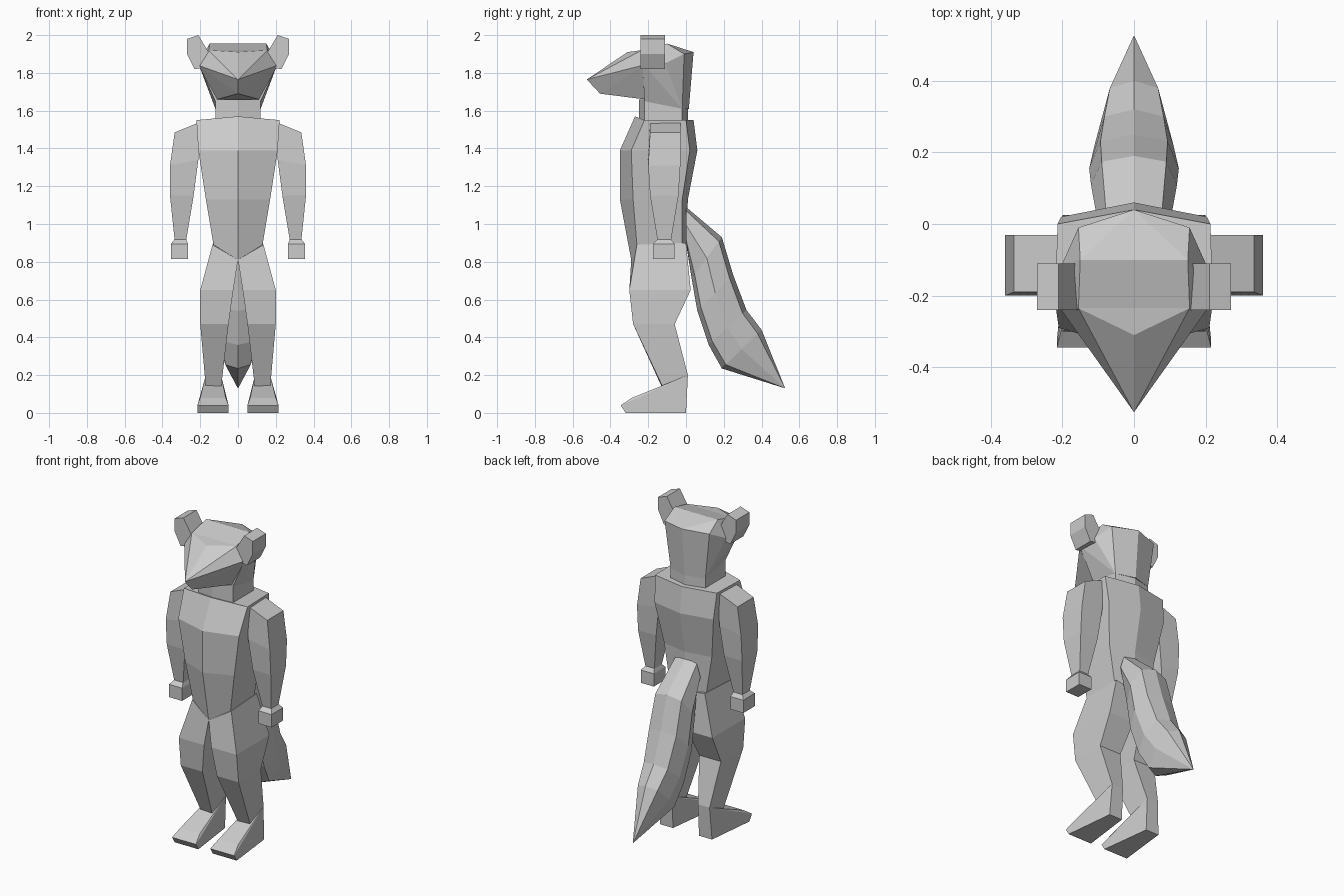
import bpy
import bmesh
from mathutils import Vector

default_cube = bpy.data.objects.get("Cube")
if default_cube:
    bpy.data.objects.remove(default_cube, do_unlink=True)

# One plain grey for the whole figure
grey = bpy.data.materials.new("plain_grey")
grey.use_nodes = True
grey_value = (0.6, 0.6, 0.6, 1.0)
grey.diffuse_color = grey_value
grey.node_tree.nodes["Principled BSDF"].inputs["Base Color"].default_value = grey_value


def finish(name, mesh_builder, mirrored):
    """Turn a bmesh into a flat-shaded object, mirrored across x if asked."""
    bmesh.ops.recalc_face_normals(mesh_builder, faces=mesh_builder.faces)
    mesh = bpy.data.meshes.new(name)
    mesh_builder.to_mesh(mesh)
    mesh_builder.free()
    mesh.materials.append(grey)
    part = bpy.data.objects.new(name, mesh)
    bpy.context.collection.objects.link(part)
    if mirrored:
        modifier = part.modifiers.new("mirror_left_right", "MIRROR")
        modifier.use_mirror_merge = False
    return part


def symmetric(half):
    """Close a half section running from the front centre to the back centre."""
    other_side = [(-x, y, z) for x, y, z in reversed(half) if x > 0]
    return list(half) + other_side


def loft(name, rings, mirrored=False):
    """Skin neighbouring sections and cap both ends."""
    builder = bmesh.new()
    loops = [[builder.verts.new(point) for point in ring] for ring in rings]
    for lower, upper in zip(loops, loops[1:]):
        count = len(lower)
        for i in range(count):
            j = (i + 1) % count
            builder.faces.new((lower[i], lower[j], upper[j], upper[i]))
    builder.faces.new(list(reversed(loops[0])))
    builder.faces.new(loops[-1])
    bmesh.ops.remove_doubles(builder, verts=builder.verts, dist=0.0005)
    return finish(name, builder, mirrored)


def hull(name, points, mirrored=False):
    """Wrap a faceted solid around a few corner points."""
    builder = bmesh.new()
    for point in points:
        builder.verts.new(point)
    result = bmesh.ops.convex_hull(builder, input=builder.verts)
    unused = [v for v in result["geom_interior"] if isinstance(v, bmesh.types.BMVert)]
    bmesh.ops.delete(builder, geom=unused, context="VERTS")
    bmesh.ops.dissolve_limit(builder, angle_limit=0.03, verts=builder.verts, edges=builder.edges)
    return finish(name, builder, mirrored)


def rectangle(inner, outer, front, back, z_inner, z_outer):
    """Four-cornered limb section whose height may differ from inside to outside."""
    return [(inner, front, z_inner), (outer, front, z_outer),
            (outer, back, z_outer), (inner, back, z_inner)]


# Torso: six-sided sections with a keel at the front and a ridge at the back
def torso_section(width, front, corner, back_corner, back, z_front, z_side):
    return symmetric([(0, front, z_front), (width, corner, z_side),
                      (width * 0.97, back_corner, z_side), (0, back, z_side)])


loft("torso", [
    torso_section(0.13, -0.29, -0.26, -0.02, 0.0, 0.81, 0.89),
    torso_section(0.17, -0.35, -0.28, -0.02, 0.01, 1.13, 1.13),
    torso_section(0.21, -0.35, -0.29, 0.02, 0.06, 1.39, 1.39),
    torso_section(0.22, -0.27, -0.22, 0.0, 0.04, 1.57, 1.55),
])

# Neck
loft("neck", [
    symmetric([(0, -0.25, z), (0.12, -0.22, z), (0.12, -0.02, z), (0, 0.01, z)])
    for z in (1.53, 1.66)
])

# Head: brain case widening towards the cheeks
hull("head", symmetric([
    (0.15, -0.1, 1.955), (0.155, -0.235, 1.92), (0.21, -0.23, 1.85),
    (0.2, -0.11, 1.85), (0.155, -0.01, 1.9), (0, 0.04, 1.91),
    (0.12, -0.22, 1.65), (0.12, -0.02, 1.61), (0, 0.015, 1.61),
]))

# Snout: long wedge with a ridge and a short upright tip
hull("snout", symmetric([
    (0, -0.31, 1.91), (0.155, -0.235, 1.92), (0.21, -0.23, 1.84),
    (0, -0.525, 1.765), (0, -0.455, 1.69), (0.11, -0.22, 1.66),
]))

# Ears: upright slabs leaning outwards
ear_outline = ((0.15, 1.9), (0.21, 2.0), (0.27, 1.98), (0.27, 1.9), (0.23, 1.82), (0.16, 1.83))
loft("ears", [[(x, y, z) for x, z in ear_outline] for y in (-0.24, -0.11)], mirrored=True)

# Arms and block hands
loft("arms", [
    rectangle(0.2, 0.335, -0.19, -0.03, 1.54, 1.485),
    rectangle(0.21, 0.36, -0.2, -0.03, 1.34, 1.31),
    rectangle(0.235, 0.36, -0.19, -0.04, 1.15, 1.15),
    rectangle(0.275, 0.335, -0.15, -0.08, 0.91, 0.91),
], mirrored=True)
loft("hands", [
    rectangle(0.275, 0.335, -0.15, -0.08, 0.92, 0.92),
    rectangle(0.265, 0.355, -0.175, -0.06, 0.895, 0.895),
    rectangle(0.265, 0.355, -0.175, -0.06, 0.815, 0.815),
], mirrored=True)

# Legs: bent at the knee, with the ankle set well back
ankle = [(0.09, -0.125, 0.13), (0.17, -0.12, 0.13), (0.17, 0.01, 0.2), (0.09, 0.01, 0.2)]
loft("legs", [
    [(0, -0.29, 0.81), (0.135, -0.26, 0.89), (0.13, 0.0, 0.9), (0, 0.0, 0.88)],
    rectangle(0.025, 0.2, -0.3, 0.025, 0.65, 0.65),
    rectangle(0.05, 0.2, -0.28, -0.06, 0.47, 0.47),
    ankle,
], mirrored=True)

# Feet: narrow heel spreading to broad toes
toes = [(x, y, z) for x in (0.05, 0.215) for y, z in ((-0.32, 0), (-0.345, 0.04))]
instep = [(x, -0.285, 0.08) for x in (0.065, 0.2)]
heel = [(x, 0, 0) for x in (0.09, 0.18)]
hull("feet", ankle + instep + toes + heel, mirrored=True)


# Tail: eight-sided sections spanned between the upper and lower edges
def tail_section(top, bottom, width):
    top, bottom = Vector((0, *top)), Vector((0, *bottom))
    half = []
    for across, along in ((0, 0), (0.75, 0.1), (1, 0.5), (0.75, 0.9), (0, 1)):
        point = top.lerp(bottom, along)
        half.append((width * across, point.y, point.z))
    return symmetric(half)


tail_tip = (0.525, 0.13)
loft("tail", [
    tail_section((0.0, 1.09), (0.0, 0.9), 0.1),
    tail_section((0.19, 0.93), (0.03, 0.71), 0.12),
    tail_section((0.25, 0.73), (0.06, 0.54), 0.125),
    tail_section((0.32, 0.545), (0.12, 0.36), 0.11),
    tail_section((0.4, 0.44), (0.19, 0.235), 0.09),
    tail_section(tail_tip, tail_tip, 0.001),
])
